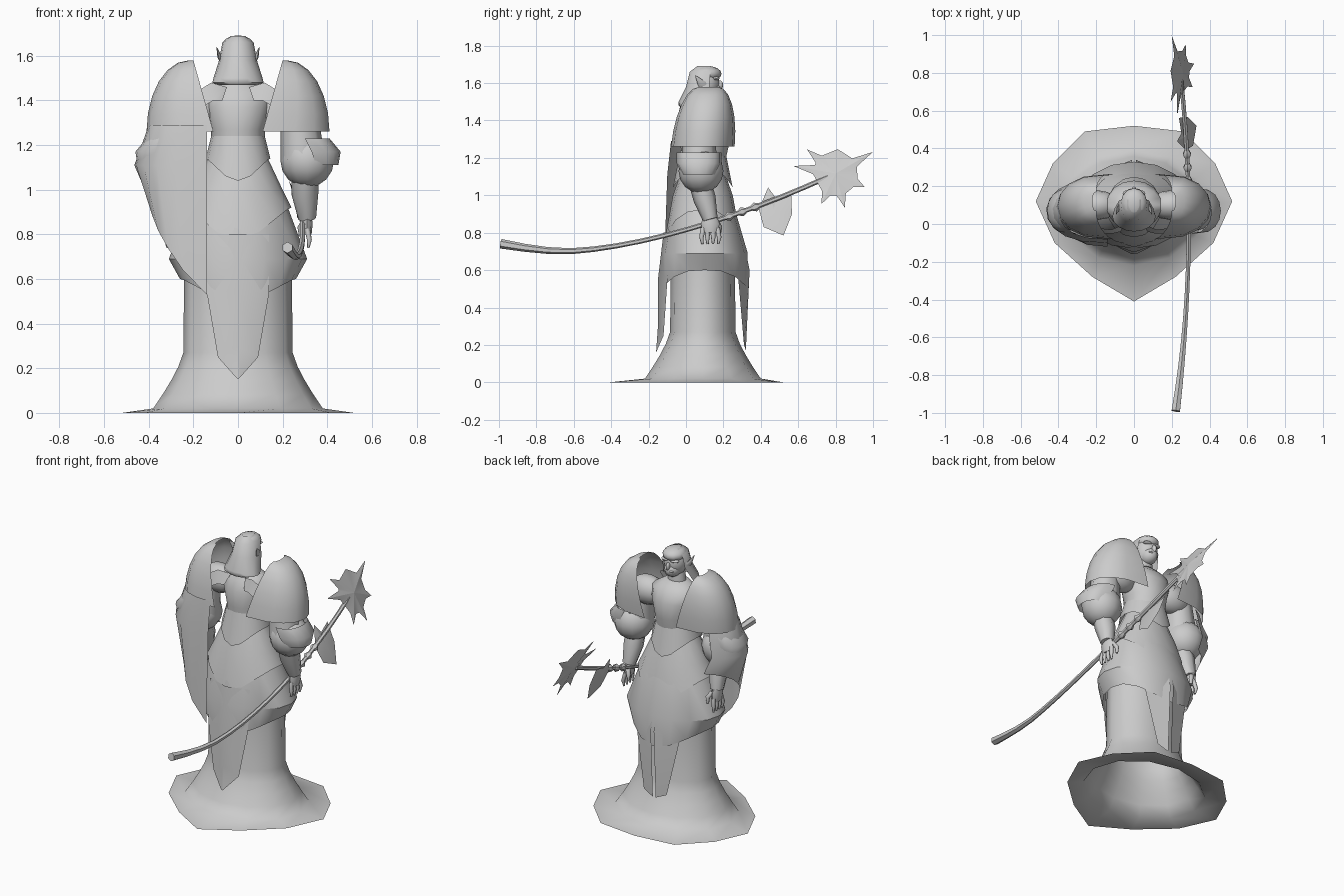
import bpy, bmesh
from math import sin, cos, pi, radians
from mathutils import Vector, Matrix

old = bpy.data.objects.get("Cube")
if old:
    bpy.data.objects.remove(old, do_unlink=True)

stone = bpy.data.materials.new("stone grey")
stone.use_nodes = True
grey = (.6, .6, .6, 1)
stone.diffuse_color = grey
stone.node_tree.nodes["Principled BSDF"].inputs["Base Color"].default_value = grey


def finish(name, bm, mirror=False, angle=50):
    """Turn a bmesh into a shaded object, optionally mirrored left to right."""
    bmesh.ops.recalc_face_normals(bm, faces=bm.faces)
    mesh = bpy.data.meshes.new(name)
    bm.to_mesh(mesh)
    bm.free()
    part = bpy.data.objects.new(name, mesh)
    bpy.context.collection.objects.link(part)
    mesh.materials.append(stone)
    bpy.ops.object.select_all(action='DESELECT')
    part.select_set(True)
    bpy.context.view_layer.objects.active = part
    bpy.ops.object.shade_smooth_by_angle(angle=radians(angle))
    if mirror:
        part.modifiers.new("Mirror", 'MIRROR')


def loft(name, rows, closed=True, caps=False, mirror=False, angle=50):
    """Skin a list of equally long point rows."""
    bm = bmesh.new()
    rows = [[bm.verts.new(point) for point in row] for row in rows]
    count = len(rows[0])
    for low, high in zip(rows, rows[1:]):
        for i in range(count if closed else count - 1):
            j = (i + 1) % count
            bm.faces.new((low[i], low[j], high[j], high[i]))
    if caps:
        bm.faces.new(rows[0])
        bm.faces.new(rows[-1])
    finish(name, bm, mirror, angle)


def ring(z, width, depth, middle=.09, dip=0, count=16):
    """Horizontal oval whose front and back points can dip downwards."""
    turns = [2 * pi * i / count for i in range(count)]
    return [(width * sin(a), middle - depth * cos(a), z - dip * abs(cos(a)) ** 3) for a in turns]


def arc(z, inner, outer, depth, middle, sweep=pi, count=9):
    """Horizontal arc bulging sideways from inner to outer."""
    turns = [sweep * i / (count - 1) for i in range(count)]
    return [(inner + (outer - inner) * abs(sin(a)) ** .75, middle - depth * cos(a), z) for a in turns]


def tube(name, path, radii, count=8, mirror=False, flat=1):
    """Tapered tube along a path; flat squeezes it sideways."""
    path = [Vector(point) for point in path]
    last = len(path) - 1
    rows = []
    for i, point in enumerate(path):
        along = path[min(i + 1, last)] - path[max(i - 1, 0)]
        u = along.cross(Vector((1, 0, 0))).normalized()
        v = along.normalized().cross(u) * flat
        turns = [2 * pi * k / count for k in range(count)]
        rows.append([point + radii[i] * (u * cos(a) + v * sin(a)) for a in turns])
    loft(name, rows, caps=True, mirror=mirror)


def ball(name, place, size, mirror=False):
    bm = bmesh.new()
    shape = Matrix.Translation(place) @ Matrix.Diagonal((*size, 1))
    bmesh.ops.create_uvsphere(bm, u_segments=12, v_segments=8, radius=1, matrix=shape)
    finish(name, bm, mirror)


def blade(name, hub, bulge, outline):
    """Leaning faceted plate; the outline holds angle and length pairs."""
    bm = bmesh.new()
    rim = []
    for angle, length in outline:
        up = length * sin(radians(angle))
        side = length * cos(radians(angle))
        rim.append(bm.verts.new(hub + Vector((-.4 * up, side, up))))
    for offset in (-bulge, bulge):
        centre = bm.verts.new(hub + Vector((offset, 0, 0)))
        for i, corner in enumerate(rim):
            bm.faces.new((centre, corner, rim[i - 1]))
    finish(name, bm, angle=15)


# Robe spreading into a thin, pointed hem
half = [(0, -.41), (.22, -.28), (.42, -.1), (.52, .12), (.43, .32), (.26, .49), (0, .52)]
robe = [[(x, y, 0) for x, y in half] + [(-x, y, 0) for x, y in half[-2:0:-1]]]
for step in range(5):
    rise = step / 4
    width = .245 + .135 * (1 - rise) ** 1.3
    robe.append(ring(.02 + .25 * rise, width, width - .07, count=12))
robe.append(ring(.75, .24, .17, count=12))
loft("robe", robe)

# Layered hip armour with pointed lower edges
loft("lower_hip_armour", [ring(.93, .22, .17), ring(.69, .31, .23, .1), ring(.6, .26, .23, .1, dip=.1)], angle=30)
loft("upper_hip_armour", [ring(1.17, .12, .1), ring(1, .2, .16), ring(.92, .24, .2, dip=.14)], angle=30)

# Hanging cloth: one ridged panel and a split pair
loft("ridged_panel", [[(0, -.12, .8), (.14, -.08, .8)], [(0, -.15, .55), (.14, -.1, .54)],
                      [(0, -.15, .3), (.09, -.12, .25)], [(0, -.16, .15), (.01, -.16, .16)]],
     closed=False, mirror=True, angle=15)
loft("split_panel", [[(.01, .32, .7), (.16, .28, .68)], [(.01, .34, .6), (.15, .28, .55)],
                     [(.01, .32, .17), (.08, .31, .2)]], closed=False, mirror=True)

# Bodice, waist point, neck and collar
loft("bodice", [ring(1.1, .12, .1), ring(1.27, .12, .13, .1), ring(1.37, .15, .13, .1),
                ring(1.43, .15, .1, .1), ring(1.48, .07, .06)], caps=True)
loft("waist_point", [ring(1.24, .12, .12), ring(1.14, .145, .16, dip=.1)])
loft("neck", [ring(1.44, .06, .05), ring(1.55, .05, .04)])
loft("collar", [[(.05, 0, 1.46), (.12, -.03, 1.48), (.2, -.02, 1.43)],
                [(.07, -.04, 1.4), (.11, -.05, 1.4), (.18, -.05, 1.36)]], closed=False, mirror=True)
ball("shoulder", (.2, .1, 1.36), (.12, .08, .09), mirror=True)

# Pauldrons: domed shells open towards the neck
pauldron = []
for step in range(7):
    rise = sin(step * pi / 12)
    spread = cos(step * pi / 12)
    pauldron.append(arc(1.26 + .32 * rise, .11 + .09 * rise, .22 + .19 * spread,
                        .05 + .12 * spread, .09 + .03 * rise))
loft("pauldron", pauldron, closed=False, mirror=True)

# Arms: sleeve, puffed cuff, flared guard, forearm
tube("upper_sleeve", [(.27, .07, 1.38), (.29, .07, 1.14)], (.08, .1), mirror=True)
ball("puffed_cuff", (.31, .08, 1.13), (.12, .12, .12), mirror=True)
loft("elbow_guard", [arc(1.23, .3, .41, .12, .07), arc(1.17, .33, .46, .12, .07), arc(1.11, .35, .45, .09, .07)],
     closed=False, mirror=True)
tube("forearm", [(.3, .08, 1.05), (.3, .1, .98), (.31, .13, .87)], (.06, .06, .04), mirror=True)

# Hands with spread fingers
hand = Vector((.31, .13, .85))
down = Vector((0, 0, -.05))
tube("palm", [hand - down, hand, hand + down], (.03, .05, .04), mirror=True, flat=.5)
for i, name in enumerate(("little", "ring", "middle", "index")):
    knuckle = hand + down / 2 + Vector((0, (i - 1.5) / 40, 0))
    spread = Vector((.01, (i - 1.5) / 150, 0))
    tube(name + "_finger", [knuckle, knuckle + down + spread, knuckle + 1.7 * down + spread / 2],
         (.014, .012, .006), mirror=True, flat=.9)
thumb = hand + Vector((-.01, .03, .01))
tube("thumb", [thumb, thumb + Vector((-.02, .02, -.03)), thumb + Vector((-.02, .02, -.07))],
     (.015, .014, .007), mirror=True)

# Half cape hanging from one shoulder, its edge rising round the arm
sweep = radians(150)
edge = [(x, y, z - .47 * (1 - i / 8) ** 2)
        for i, (x, y, z) in enumerate(arc(1, -.14, -.39, .19, .07, sweep))]
loft("half_cape", [arc(1.29, -.14, -.4, .15, .07, sweep), arc(1.11, -.14, -.465, .17, .07, sweep), edge],
     closed=False)

# Head with face details
ball("head", (0, .1, 1.6), (.07, .08, .09))
ball("jaw", (0, .13, 1.56), (.05, .06, .05))
ball("nose", (0, .18, 1.59), (.012, .018, .025))
ball("brow", (.03, .16, 1.625), (.03, .02, .01), mirror=True)
ball("moustache", (.015, .177, 1.56), (.02, .01, .007), mirror=True)
tube("ear", [(.07, .1, 1.58), (.085, .08, 1.6), (.096, .05, 1.64)], (.025, .02, .002), mirror=True, flat=.4)

# Swept-back hair, flaring towards the nape
hair = []
for z, width, depth, middle in ((1.69, .03, .05, .11), (1.66, .07, .08, .1), (1.58, .085, .09, .09),
                                (1.5, .11, .09, .05), (1.48, .115, .08, .04), (1.47, .09, .07, .04)):
    full = ring(z, width, depth, middle)
    hair.append(full[-5:] + full[:6])
loft("hair", hair, closed=False, angle=60)
ball("fringe", (0, .11, 1.65), (.07, .08, .042))


# Staff: curved shaft, grip rings, axe blade and spiked head
def shaft(y):
    return Vector((.29 - .07 * y * y, y, .7 + .23 * abs(y + .65) ** 1.6))


stations = [i / 8 - .99 for i in range(15)]
tube("staff_shaft", [shaft(y) for y in stations], [.013 + .013 * max(0, -y) ** 3 for y in stations], count=6)
for i in range(3):
    y = .21 + .07 * i
    tube(f"staff_ring_{i + 1}", [shaft(y), shaft(y + .02), shaft(y + .04)], (.014, .025, .014), count=6)
blade("axe_blade", shaft(.47) + down, .012,
      [(180, .08), (105, .12), (80, .06), (45, .13), (-15, .1), (-70, .15), (-120, .11)])
spikes = []
for angle, length in ((-115, .18), (-75, .19), (-25, .17), (30, .23), (85, .13), (140, .2), (170, .23)):
    spikes += [(angle - 12, .12), (angle, length), (angle + 12, .12)]
blade("spiked_head", shaft(.8), .015, spikes)
